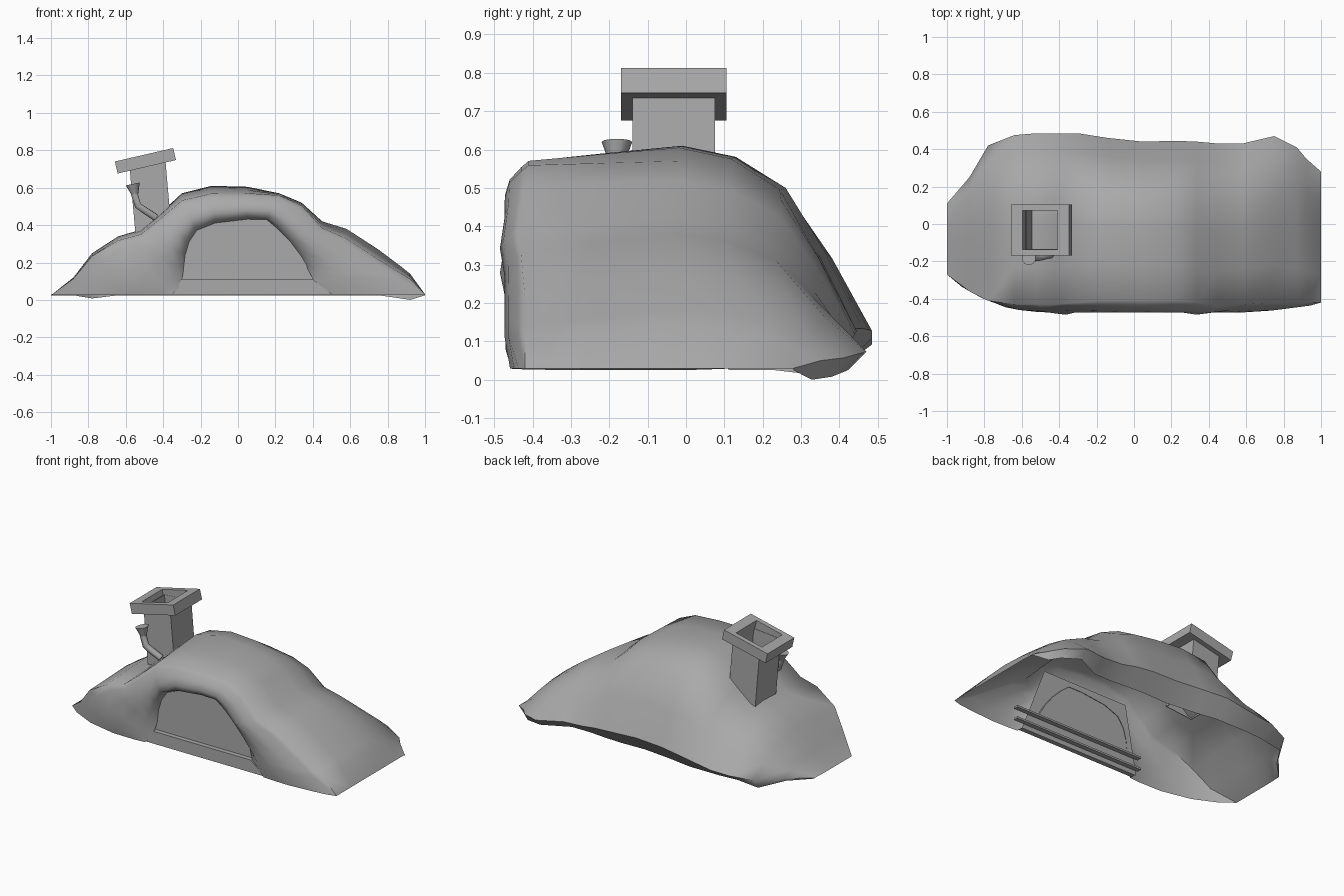
import bpy, bmesh, math
from mathutils import Vector, Matrix

cube = bpy.data.objects.get("Cube")
if cube:
    bpy.data.objects.remove(cube)

grey = bpy.data.materials.new("plain_grey")
grey.use_nodes = True
GREY = (0.4, 0.4, 0.4, 1)
grey.diffuse_color = GREY
grey.node_tree.nodes["Principled BSDF"].inputs["Base Color"].default_value = GREY


def finish(name, bm, smooth=None):
    bmesh.ops.remove_doubles(bm, verts=bm.verts, dist=0.0005)
    bmesh.ops.recalc_face_normals(bm, faces=bm.faces)
    me = bpy.data.meshes.new(name)
    bm.to_mesh(me)
    bm.free()
    ob = bpy.data.objects.new(name, me)
    bpy.context.collection.objects.link(ob)
    me.materials.append(grey)
    if smooth:
        bpy.ops.object.select_all(action='DESELECT')
        ob.select_set(True)
        bpy.context.view_layer.objects.active = ob
        bpy.ops.object.shade_smooth_by_angle(angle=math.radians(smooth))
    return ob


def loft(bm, rows, closed=False):
    """Bridge rows of points that all have the same length."""
    grid = [[bm.verts.new(p) for p in row] for row in rows]
    pairs = list(zip(grid, grid[1:])) + ([(grid[-1], grid[0])] if closed else [])
    for a, b in pairs:
        n = len(a)
        for i in range(n if closed else n - 1):
            j = (i + 1) % n
            bm.faces.new((a[i], a[j], b[j], b[i]))


# Hill ridge: x, height, front y, back y, height factor at the front
ridge = [(-1, .025, -.27, .11, 1), (-.88, .12, -.36, .25, .93),
         (-.78, .25, -.41, .42, .93), (-.64, .34, -.43, .475, .93),
         (-.52, .375, -.43, .485, .93), (-.42, .46, -.43, .485, .93),
         (-.3, .57, -.42, .485, .93), (-.14, .61, -.41, .46, .93),
         (.05, .605, -.41, .44, .94), (.22, .57, -.41, .445, .98),
         (.34, .52, -.42, .44, .97), (.45, .42, -.44, .43, .91),
         (.58, .38, -.43, .43, .85), (.75, .27, -.42, .47, .78),
         (.87, .18, -.42, .41, .75), (.92, .14, -.42, .35, .75), (1, .03, -.42, .28, 1)]
# Doorway arch, one point for each ridge point
arch = [(-.35, .03), (-.32, .06), (-.3, .1), (-.29, .17), (-.28, .24), (-.26, .31),
        (-.22, .37), (-.12, .41), (.05, .43), (.15, .43), (.21, .38), (.27, .32),
        (.33, .24), (.36, .19), (.38, .15), (.4, .11), (.5, .03)]
BASE = .03

# Front rows run from the arch lip outward, roof rows from front to back
front = [(1, -.452), (.89, -.456), (.65, -.473), (.35, -.464), (.12, -.44)]
roof = [(0, 0), (.22, .5), (.46, 1), (.62, .95), (.77, .81), (.885, .53), (1, .18)]
rows = []
for t, y in front:
    row = []
    for (x, z, yf, yb, low), (ax, az) in zip(ridge, arch):
        z = BASE + (z - BASE) * low
        # Ends are pulled back, the flanks bulge, and the lip turns in above the sill
        dy = max(0, yf + .425) * (1 - t) ** 3
        if x in (.45, -.52) and t < .8:
            dy -= .012
        if t == 1:
            dy += .047 * min(1, (az - BASE) / .15)
        if abs(x) == 1 and .2 < t < .8:
            dy += .014
        row.append((x + (ax - x) * t, y + dy, z + (az - z) * t))
    rows.append(row)
for t, f in roof:
    rows.append([(x, yf + (yb - yf) * t,
                  BASE + (z - BASE) * (low + (1 - low) * f if t < .5 else f))
                 for x, z, yf, yb, low in ridge])
# Tucked rim along the back, dipping to the ground near both ends
dips = {.87: .008, .92: 0, -.78: .008}
rows.append([(x, yb - (.09 if abs(x) < .7 else .05) * min(1, (z - BASE) * 4),
              dips.get(x, BASE - .005)) for x, z, yf, yb, low in ridge])
bm = bmesh.new()
loft(bm, rows)
finish("hill_shell", bm, 60)


def prism(name, outline, y0, y1):
    """Front outline of x, z points given depth from y0 to y1."""
    bm = bmesh.new()
    face = bm.faces.new([bm.verts.new((x, y0, z)) for x, z in outline])
    if y1 > y0:
        made = bmesh.ops.extrude_face_region(bm, geom=[face], use_keep_orig=True)
        for v in made["geom"]:
            if isinstance(v, bmesh.types.BMVert):
                v.co.y = y1
    return finish(name, bm)


# Wall filling the doorway, its sill, and the two rails behind
prism("door_wall", [(-.36, BASE), (.5, BASE), (.33, .47), (-.28, .47)], -.41, -.41)
prism("door_sill", [(-.35, BASE), (.5, BASE), (.4, .11), (-.3, .11)], -.44, -.41)
for i, z in enumerate((.06, .135)):
    prism(f"door_rail_{i + 1}", [(-.37, z), (.56, z), (.56, z + .012), (-.37, z + .012)],
          -.41, -.38)


def square_tube(name, centre, tilt, half, height, hole):
    """Open rectangular tube, leaning sideways by tilt degrees."""
    m = Matrix.Translation(centre) @ Matrix.Rotation(math.radians(tilt), 4, 'Y')

    def ring(h, z):
        return [m @ Vector((sx * h[0], sy * h[1], z))
                for sx, sy in ((-1, -1), (1, -1), (1, 1), (-1, 1))]
    k = height / 2
    bm = bmesh.new()
    loft(bm, [ring(half, -k), ring(half, k), ring(hole, k), ring(hole, -k)], closed=True)
    return finish(name, bm)


# Crooked chimney
square_tube("chimney_stack", (-.468, -.032, .547), -5, (.097, .107), .374, (.093, .103))
square_tube("chimney_cap", (-.495, -.032, .744), -13, (.16, .137), .066, (.095, .105))

# Bent stove pipe with a flared mouth
curve = bpy.data.curves.new("stove_pipe", 'CURVE')
curve.dimensions = '3D'
curve.bevel_depth = .021
curve.bevel_resolution = 1
curve.use_fill_caps = True
path = [(-.555, -.18, .57), (-.535, -.18, .505), (-.5, -.175, .48), (-.44, -.16, .44)]
spline = curve.splines.new('POLY')
spline.points.add(len(path) - 1)
for p, co in zip(spline.points, path):
    p.co = (*co, 1)
curve.materials.append(grey)
bpy.context.collection.objects.link(bpy.data.objects.new("stove_pipe", curve))

bm = bmesh.new()
bmesh.ops.create_cone(bm, segments=10, radius1=.02, radius2=.04, depth=.055, cap_ends=True,
                      matrix=Matrix.Translation((-.557, -.18, .593))
                      @ Matrix.Rotation(math.radians(-12), 4, 'Y'))
finish("pipe_mouth", bm, 40)
